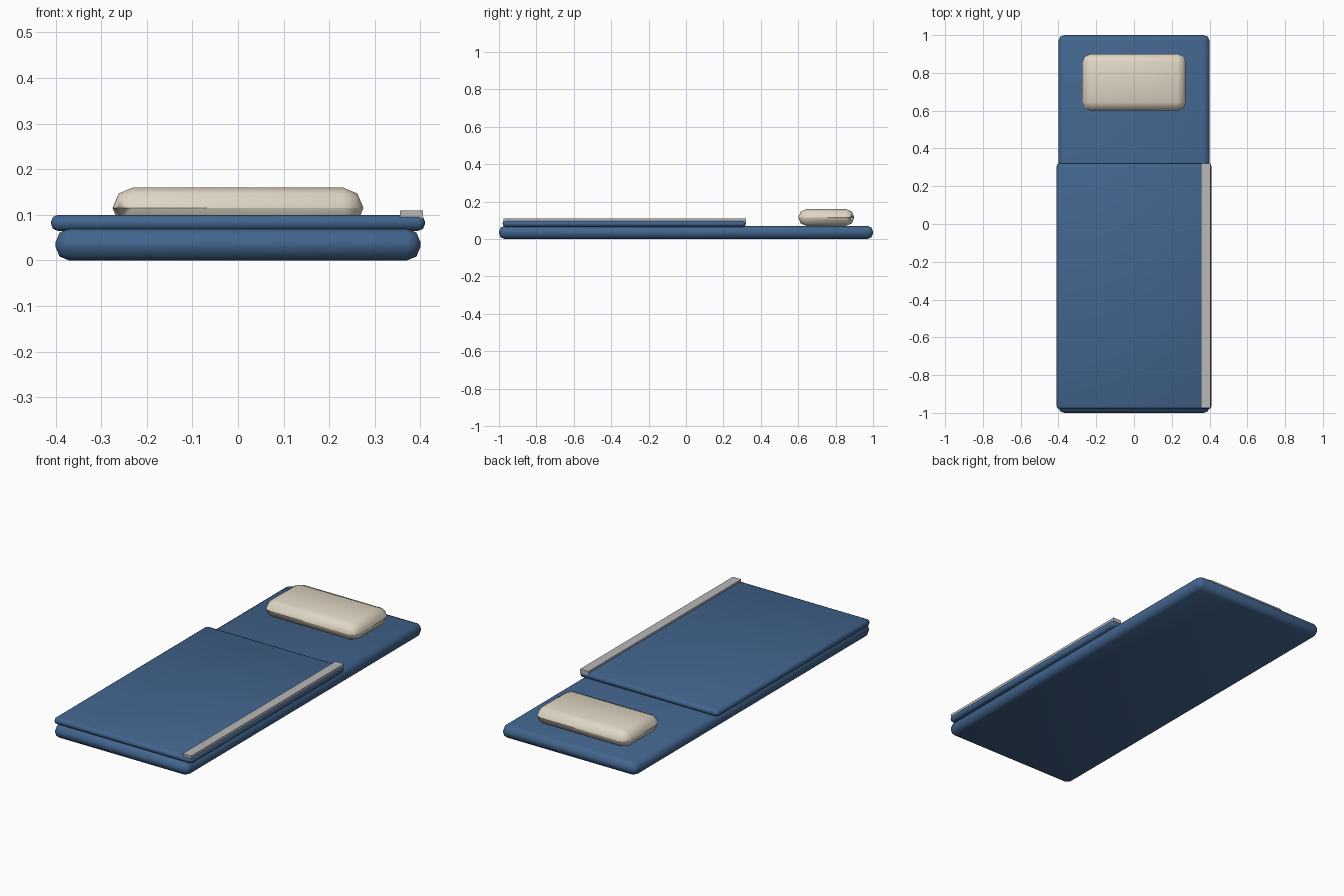
import bpy
import bmesh

if "Cube" in bpy.data.objects:
    bpy.data.objects.remove(bpy.data.objects["Cube"])


def material(name, color):
    mat = bpy.data.materials.new(name)
    mat.use_nodes = True
    mat.diffuse_color = (*color, 1)
    mat.node_tree.nodes["Principled BSDF"].inputs["Base Color"].default_value = (*color, 1)
    return mat


def slab(name, low, high, mat, bevel=0.0):
    """Box between two corners, optionally with softly rounded edges."""
    mesh = bpy.data.meshes.new(name)
    bm = bmesh.new()
    bmesh.ops.create_cube(bm, size=1)
    for v in bm.verts:
        v.co = [(a + b) / 2 + c * (b - a) for a, b, c in zip(low, high, v.co)]
    bm.to_mesh(mesh)
    bm.free()
    obj = bpy.data.objects.new(name, mesh)
    bpy.context.collection.objects.link(obj)
    mesh.materials.append(mat)
    if bevel:
        mod = obj.modifiers.new("soft_edges", "BEVEL")
        mod.width = bevel
        mod.segments = 2
        mod.limit_method = 'NONE'
        for poly in mesh.polygons:
            poly.use_smooth = True
    return obj


blue = material("blue_fabric", (0.055, 0.13, 0.27))
cream = material("cream_cotton", (0.74, 0.67, 0.55))
grey = material("grey_metal", (0.48, 0.48, 0.49))

# Padded base and folded-over cover
slab("bag_base", (-0.4, -1, 0), (0.4, 1, 0.07), blue, 0.03)
slab("bag_cover", (-0.41, -0.98, 0.065), (0.41, 0.32, 0.1), blue, 0.015)

# Pillow at the head end
slab("pillow", (-0.275, 0.6, 0.07), (0.275, 0.9, 0.16), cream, 0.045)

# Zip along the left edge
slab("zip_strip", (0.355, -0.975, 0.09), (0.405, 0.32, 0.11), grey)
